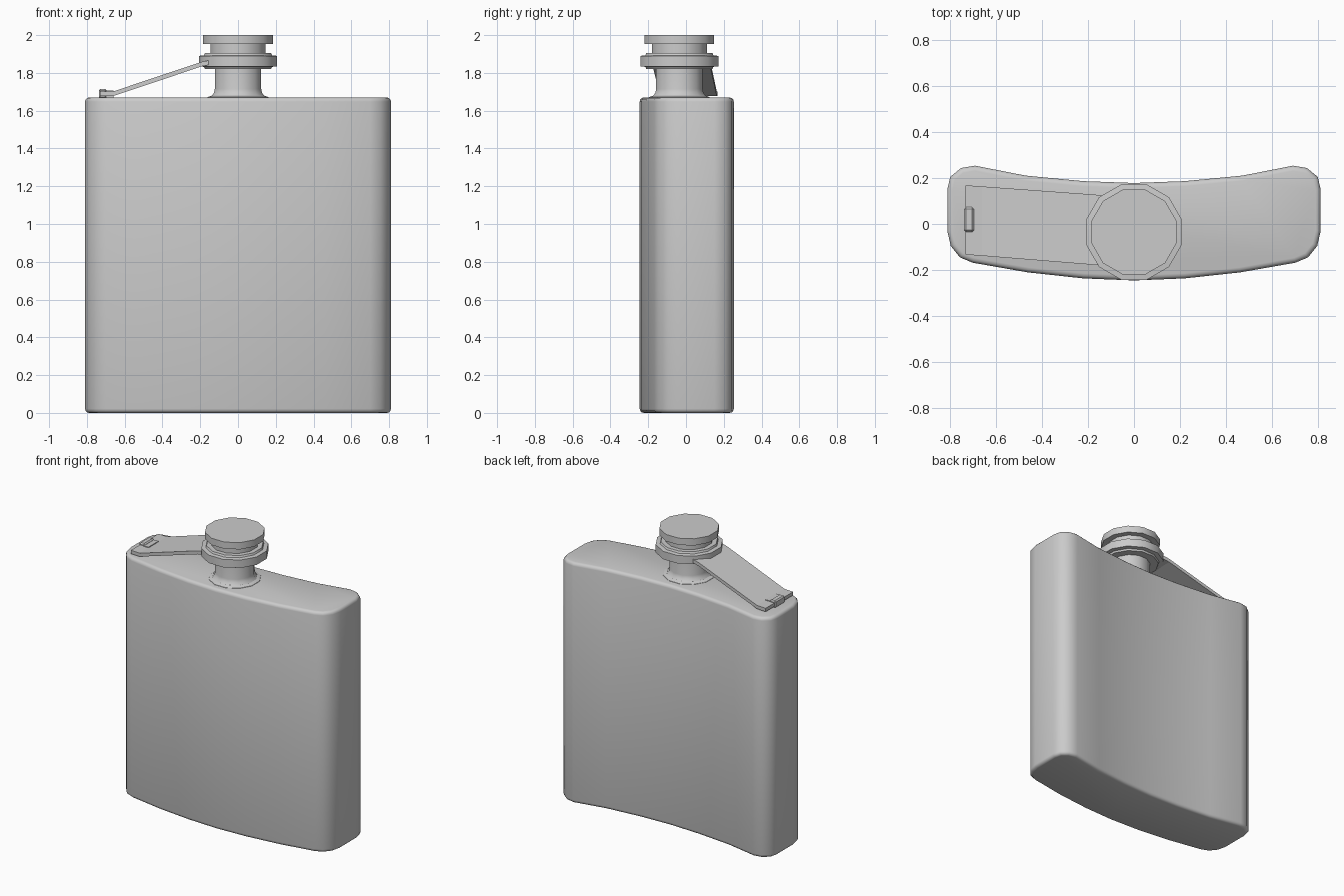
import bpy, math

if "Cube" in bpy.data.objects:
    bpy.data.objects.remove(bpy.data.objects["Cube"])

CY = -0.035  # neck axis
SIDES = 12


def make(name, verts, faces, smooth=None, bevel=0, segs=2):
    me = bpy.data.meshes.new(name)
    me.from_pydata(verts, [], faces)
    ob = bpy.data.objects.new(name, me)
    bpy.context.collection.objects.link(ob)
    bpy.ops.object.select_all(action='DESELECT')
    ob.select_set(True)
    bpy.context.view_layer.objects.active = ob
    if bevel:
        m = ob.modifiers.new("bevel", 'BEVEL')
        m.width, m.segments, m.limit_method = bevel, segs, 'ANGLE'
        m.angle_limit = math.radians(50)
        bpy.ops.object.modifier_apply(modifier="bevel")
    if smooth:
        bpy.ops.object.shade_smooth_by_angle(angle=math.radians(smooth))
    return ob


def lathe(name, prof, closed=False):
    # prof radii are flat-to-centre distances; flats face the axes
    verts, faces = [], []
    k = 1 / math.cos(math.pi / SIDES)
    for r, z in prof:
        for i in range(SIDES):
            a = (i + 0.5) * 2 * math.pi / SIDES
            verts.append((r * k * math.cos(a), CY + r * k * math.sin(a), z))
    n = len(prof)
    for j in range(n if closed else n - 1):
        for i in range(SIDES):
            i2, j2 = (i + 1) % SIDES, (j + 1) % n
            faces.append((j * SIDES + i, j * SIDES + i2, j2 * SIDES + i2, j2 * SIDES + i))
    if not closed:
        faces.append(tuple(reversed(range(SIDES))))
        faces.append(tuple(range((n - 1) * SIDES, n * SIDES)))
    return make(name, verts, faces, smooth=31)


def prism(name, pts, z0, z1, **kw):
    n = len(pts)
    verts = [(x, y, z) for z in (z0, z1) for x, y in pts]
    faces = [tuple(reversed(range(n))), tuple(range(n, 2 * n))]
    faces += [(i, (i + 1) % n, n + (i + 1) % n, n + i) for i in range(n)]
    return make(name, verts, faces, **kw)


# Curved flask body: right half of outline, mirrored
half = [(0.22, -0.236), (0.46, -0.210), (0.70, -0.168), (0.755, -0.145),
        (0.795, -0.095), (0.81, -0.03), (0.81, 0.15), (0.797, 0.205),
        (0.75, 0.243), (0.69, 0.253), (0.47, 0.21), (0.22, 0.186)]
outline = ([(0, -0.245)] + half + [(0, 0.178)]
           + [(-x, y) for x, y in reversed(half)])
prism("flask_body", outline, 0, 1.67, smooth=40, bevel=0.022, segs=3)

# Neck with flared foot
lathe("neck", [(0.165, 1.66), (0.16, 1.672), (0.138, 1.68), (0.127, 1.695),
               (0.123, 1.715), (0.123, 1.92)])

# Strap collar around the neck
lathe("collar", [(0.12, 1.82), (0.175, 1.82), (0.18, 1.832), (0.207, 1.835),
                 (0.207, 1.89), (0.18, 1.893), (0.175, 1.906), (0.12, 1.906)], closed=True)

# Screw cap
lathe("cap", [(0.145, 1.90), (0.145, 1.953), (0.184, 1.953), (0.184, 2.0)])

# Sloping strap plate: (x, y_front, y_back, z_bottom)
rows = [(-0.73, -0.133, 0.168, 1.678), (-0.66, -0.138, 0.163, 1.678),
        (-0.19, -0.176, 0.129, 1.835), (-0.14, -0.180, 0.125, 1.845)]
v, f = [], []
for x, ya, yb, z in rows:
    v += [(x, ya, z), (x, yb, z), (x, yb, z + 0.024), (x, ya, z + 0.024)]
for j in range(3):
    for i in range(4):
        a, b = j * 4 + i, j * 4 + (i + 1) % 4
        f.append((a, a + 4, b + 4, b))
f += [(0, 1, 2, 3), (15, 14, 13, 12)]
# leave the neck clear: plate ends inside the collar wall
make("strap", v, f)

# Hinge knuckle and clip at the strap end
prism("hinge_knuckle", [(-0.737, -0.035), (-0.695, -0.035), (-0.695, 0.073), (-0.737, 0.073)],
      1.665, 1.716, bevel=0.008, segs=1)
prism("hinge_clip", [(-0.70, -0.04), (-0.66, -0.04), (-0.66, 0.07), (-0.70, 0.07)],
      1.668, 1.707)
